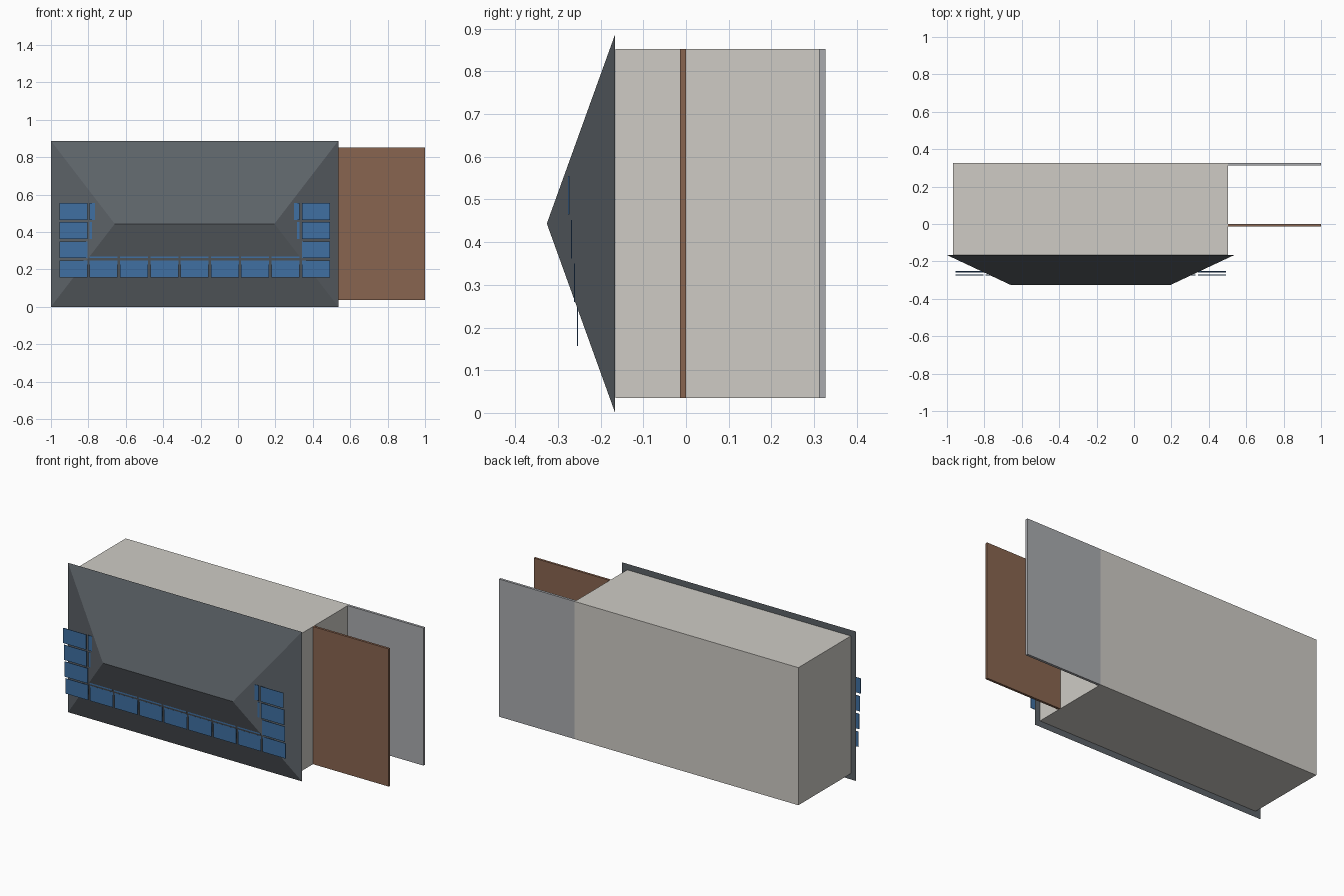
import bpy
import bmesh

if "Cube" in bpy.data.objects:
    bpy.data.objects.remove(bpy.data.objects["Cube"])


def material(name, color):
    m = bpy.data.materials.new(name)
    m.diffuse_color = (*color, 1)
    m.use_nodes = True
    m.node_tree.nodes["Principled BSDF"].inputs["Base Color"].default_value = m.diffuse_color
    return m


WALL = material("wall_plaster", (0.62, 0.60, 0.56))
ROOF = material("roof_slate", (0.11, 0.125, 0.14))
WOOD = material("deck_wood", (0.25, 0.13, 0.08))
SLAB = material("slab_concrete", (0.40, 0.41, 0.43))
SOLAR = material("solar_blue", (0.05, 0.16, 0.36))


def finish(name, bm, mat):
    bmesh.ops.recalc_face_normals(bm, faces=bm.faces[:])
    mesh = bpy.data.meshes.new(name)
    bm.to_mesh(mesh)
    bm.free()
    mesh.materials.append(mat)
    ob = bpy.data.objects.new(name, mesh)
    bpy.context.collection.objects.link(ob)
    return ob


def box(name, lo, hi, mat):
    bm = bmesh.new()
    bmesh.ops.create_cube(bm, size=1)
    for v in bm.verts:
        v.co = [(a + b) / 2 + c * (b - a) for a, b, c in zip(lo, hi, v.co)]
    return finish(name, bm, mat)


# House body, lying on its side with the roof towards the front
Z0, Z1 = 0.035, 0.852
box("house_body", (-0.967, -0.165, Z0), (0.502, 0.327, Z1), WALL)

# Balcony deck and ground slab extending to the right
box("balcony_deck", (0.502, -0.014, Z0), (1.0, 0.0, Z1), WOOD)
box("terrace_slab", (0.502, 0.312, Z0), (1.0, 0.327, Z1), SLAB)

# Hip roof: rectangular eaves rising to a shorter ridge
bm = bmesh.new()
eave, ridge = -0.166, -0.326
a, b, c, d = [bm.verts.new((x, eave, z)) for x, z in
              ((-1, 0), (0.536, 0), (0.536, 0.887), (-1, 0.887))]
l, r = [bm.verts.new((x, ridge, 0.4435)) for x in (-0.659, 0.195)]
for face in ((a, b, c, d), (a, b, r, l), (c, d, l, r), (b, c, r), (d, a, l)):
    bm.faces.new(face)
finish("hip_roof", bm, ROOF)

# Solar panels: stepped rows, partly sunk into the roof
for row in range(4):
    y = -0.254 - 0.007 * row
    z = 0.157 + 0.1025 * row
    for col in range(9):
        x = -0.955 + 0.162 * col
        box(f"solar_panel_{row}_{col}", (x, y - 0.0015, z),
            (x + 0.15, y + 0.0015, z + 0.09), SOLAR)
